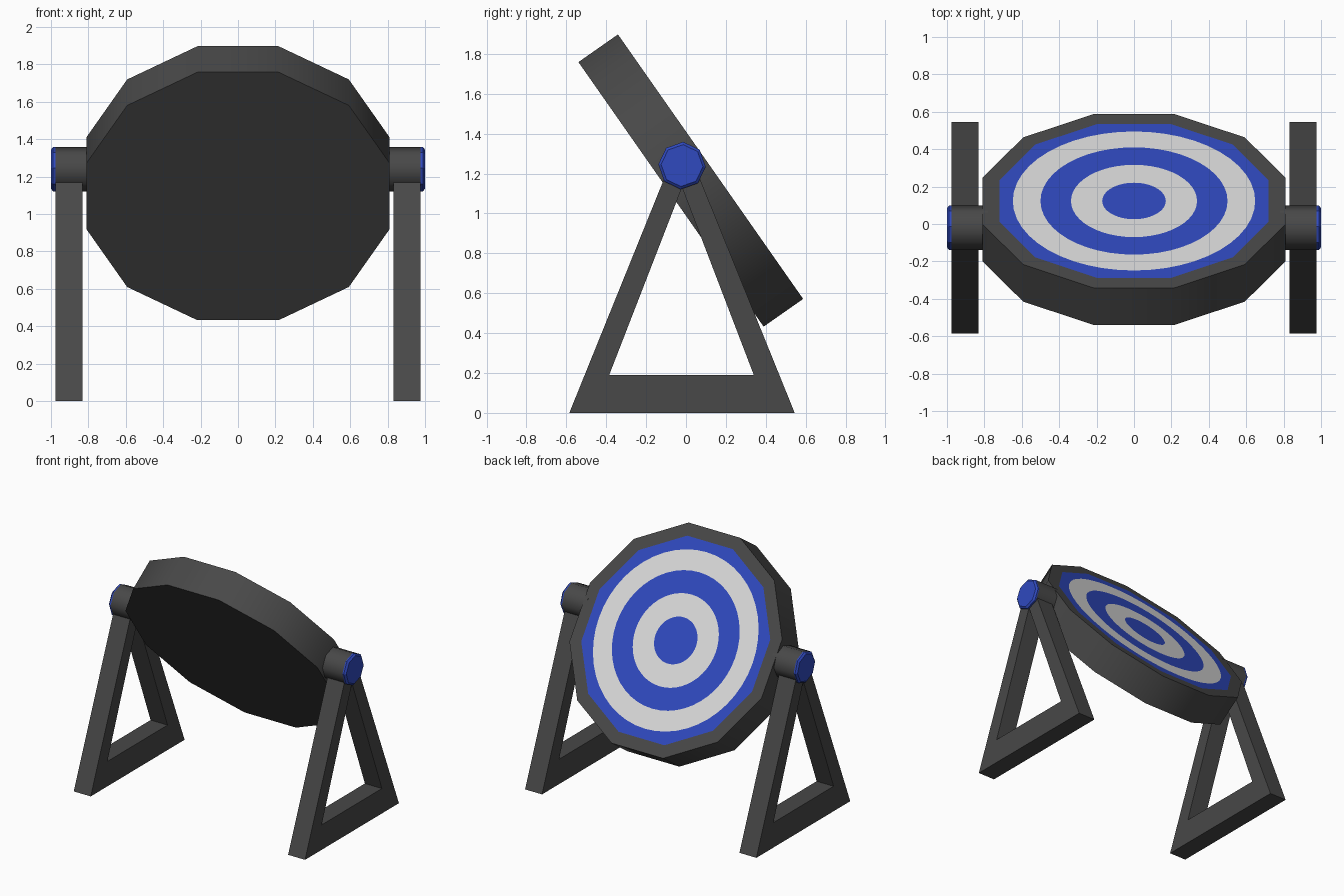
import bpy, bmesh, math
from mathutils import Matrix, Vector

if "Cube" in bpy.data.objects:
    bpy.data.objects.remove(bpy.data.objects["Cube"])


def material(name, rgb):
    m = bpy.data.materials.new(name)
    m.diffuse_color = (*rgb, 1)
    m.use_nodes = True
    m.node_tree.nodes["Principled BSDF"].inputs["Base Color"].default_value = m.diffuse_color
    return m


DARK = material("charcoal", (0.065, 0.065, 0.065))
BLUE = material("blue", (0.029, 0.067, 0.52))
WHITE = material("light grey", (0.70, 0.70, 0.70))

TILT = Matrix.Translation((0, 0.024, 1.165)) @ Matrix.Rotation(math.radians(-55), 4, 'X')
PIVOT = Vector((0, -0.02, 1.24))
HALF = 0.121  # half thickness of the board


def finish(bm, name, mats, smooth=None, recalc=True):
    if recalc:
        bmesh.ops.recalc_face_normals(bm, faces=bm.faces)
    me = bpy.data.meshes.new(name)
    bm.to_mesh(me)
    bm.free()
    for m in mats:
        me.materials.append(m)
    ob = bpy.data.objects.new(name, me)
    bpy.context.collection.objects.link(ob)
    if smooth:
        bpy.ops.object.select_all(action='DESELECT')
        ob.select_set(True)
        bpy.context.view_layer.objects.active = ob
        bpy.ops.object.shade_smooth_by_angle(angle=math.radians(smooth))
    return ob


def bridge(bm, a, b, mat=0):
    n = len(a)
    for i in range(n):
        j = (i + 1) % n
        bm.faces.new((a[i], a[j], b[j], b[i])).material_index = mat


def polar(r, a, z):
    return (r * math.cos(a), r * math.sin(a), z)


# twelve-sided board: sides and plain underside
bm = bmesh.new()
angles = [math.radians(15 + 30 * i) for i in range(12)]
low, high = ([bm.verts.new(polar(0.838, a, z)) for a in angles] for z in (-HALF, HALF))
bridge(bm, low, high)
bm.faces.new(low[::-1])
finish(bm, "target_board", [DARK], 50, recalc=False).matrix_world = TILT

# painted face: two twelve-sided bands, then round rings
bm = bmesh.new()
N = 48
bands = [(0.838, True, 0), (0.745, True, 1), (0.648, False, 2),
         (0.50, False, 1), (0.337, False, 2), (0.17, False, 1)]
loops = []
for r, polygon, mat in bands:
    loop = []
    for i in range(N):
        a = 2 * math.pi * i / N
        off = (a + math.pi / 12) % (math.pi / 6) - math.pi / 12
        rr = r * math.cos(math.pi / 12) / math.cos(off) if polygon else r
        loop.append(bm.verts.new(polar(rr, a, HALF)))
    loops.append(loop)
for i in range(len(loops) - 1):
    bridge(bm, loops[i], loops[i + 1], bands[i][2])
bm.faces.new(loops[-1]).material_index = 1
finish(bm, "target_face", [DARK, BLUE, WHITE], recalc=False).matrix_world = TILT


# eight-sided lathe along x, closed at both ends
def lathe(name, side, rings, mat, smooth=None):
    bm = bmesh.new()
    loops = []
    for x, r in rings:
        loops.append([bm.verts.new((side * x, PIVOT.y + r * math.cos(a), PIVOT.z + r * math.sin(a)))
                      for a in (math.radians(45 * i - 3) for i in range(8))])
    for a, b in zip(loops, loops[1:]):
        bridge(bm, a, b)
    bm.faces.new(loops[0])
    bm.faces.new(loops[-1])
    finish(bm, name, [mat], smooth)


# triangular stand: outer outline with flat top hidden in the pivot, triangular hole
def stand(name, side):
    bm = bmesh.new()
    outer = [(-0.585, 0), (0.545, 0), (0.043, 1.24), (-0.083, 1.24)]
    inner = [(-0.385, 0.19), (0.34, 0.19), (-0.02, 1.13)]
    sides = []
    for x in (0.832, 0.975):
        o = [bm.verts.new((side * x, y, z)) for y, z in outer]
        h = [bm.verts.new((side * x, y, z)) for y, z in inner]
        bm.faces.new((o[0], o[1], h[1], h[0]))
        bm.faces.new((o[1], o[2], h[2], h[1]))
        bm.faces.new((o[2], o[3], h[2]))
        bm.faces.new((o[3], o[0], h[0], h[2]))
        sides.append((o, h))
    bridge(bm, sides[0][0], sides[1][0])
    bridge(bm, sides[0][1], sides[1][1])
    finish(bm, name, [DARK])


for side, tag in ((-1, "left"), (1, "right")):
    stand(tag + "_stand", side)
    lathe(tag + "_pivot", side, [(0.78, 0.119), (0.977, 0.119)], DARK, 50)
    lathe(tag + "_pivot_cap", side, [(0.977, 0.119), (0.988, 0.119), (1.0, 0.105)], BLUE)
